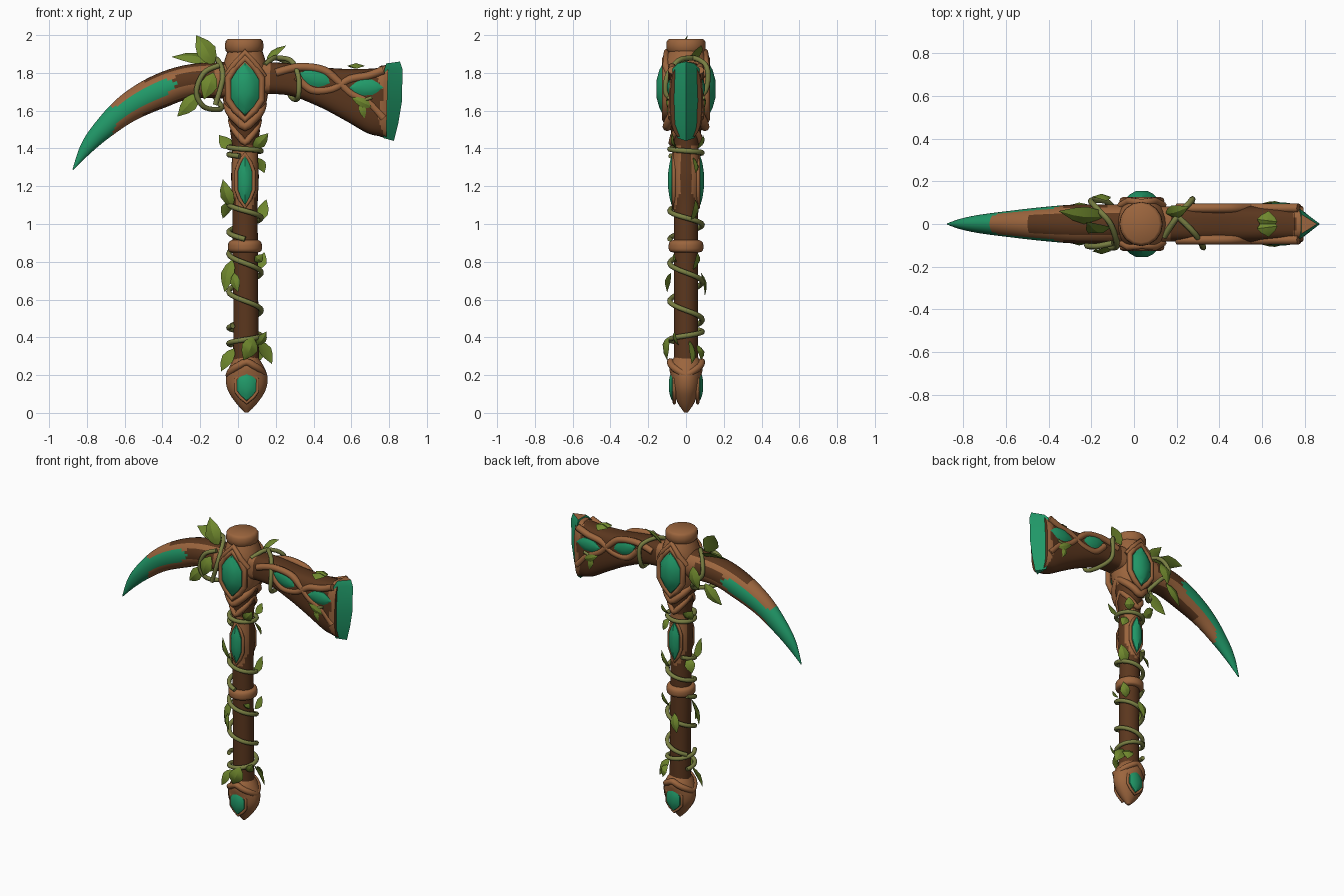
import bpy, bmesh, math
from mathutils import Vector

cube = bpy.data.objects.get("Cube")
if cube:
    bpy.data.objects.remove(cube)


def material(name, rgb):
    m = bpy.data.materials.new(name)
    m.use_nodes = True
    m.diffuse_color = (*rgb, 1)
    m.node_tree.nodes["Principled BSDF"].inputs["Base Color"].default_value = (*rgb, 1)
    return m


DARK = material("dark wood", (0.105, 0.038, 0.013))
LIGHT = material("light wood", (0.33, 0.13, 0.047))
TEAL = material("teal crystal", (0.015, 0.32, 0.14))
LEAF = material("leaf green", (0.16, 0.245, 0.027))
VINE = material("vine green", (0.19, 0.21, 0.055))
WOODS = [DARK, LIGHT, TEAL]
CX = 0.037  # handle axis


def finish(name, bm, mats, angle=40):
    bmesh.ops.recalc_face_normals(bm, faces=bm.faces)
    me = bpy.data.meshes.new(name)
    bm.to_mesh(me)
    bm.free()
    for m in mats:
        me.materials.append(m)
    ob = bpy.data.objects.new(name, me)
    bpy.context.collection.objects.link(ob)
    bpy.ops.object.select_all(action='DESELECT')
    ob.select_set(True)
    bpy.context.view_layer.objects.active = ob
    bpy.ops.object.shade_smooth_by_angle(angle=math.radians(angle))


def smooth_path(keys, steps, closed=False):
    k = [Vector(p) for p in keys]
    n, out = len(k), []
    at = (lambda i: k[i % n]) if closed else (lambda i: k[max(0, min(n - 1, i))])
    for i in range(n if closed else n - 1):
        a, b, c, d = at(i - 1), at(i), at(i + 1), at(i + 2)
        for s in range(steps):
            t = s / steps
            out.append(b + (c - a) * t / 2 + (a * 2 - b * 5 + c * 4 - d) * t * t / 2
                       + (b * 3 - a - c * 3 + d) * t ** 3 / 2)
    return out if closed else out + [k[-1]]


def skin(bm, rings):
    rows = [[bm.verts.new(p) for p in r] for r in rings]
    n, faces = len(rows[0]), []
    for a, b in zip(rows, rows[1:]):
        for i in range(n):
            j = (i + 1) % n
            faces.append((bm.faces.new((a[i], a[j], b[j], b[i])), i))
    bm.faces.new(rows[0])
    bm.faces.new(rows[-1])
    return faces


def sweep(name, keys, mats, sides=32, power=1.0, steps=8, rule=None):
    """Keys are x, z, radius in the xz plane, radius along y."""
    path, rings = smooth_path(keys, steps), []
    unit = lambda v: math.copysign(abs(v) ** power, v)
    angles = [math.tau * i / sides for i in range(sides)]
    for i, p in enumerate(path):
        t = path[min(i + 1, len(path) - 1)] - path[max(i - 1, 0)]
        t = Vector((t.x, 0, t.y)).normalized()
        n = Vector((-t.z, 0, t.x))
        rings.append([Vector((p.x, 0, p.y)) + n * p.z * unit(math.cos(a))
                      + Vector((0, p.w * unit(math.sin(a)), 0)) for a in angles])
    bm = bmesh.new()
    for f, i in skin(bm, rings):
        a = math.tau * (i + 0.5) / sides
        if rule:
            f.material_index = rule(f.calc_center_median(), math.cos(a), math.sin(a))
    finish(name, bm, mats)


def tube(name, points, radius, mat, steps=6, closed=False):
    path = smooth_path(points, steps, closed)
    cu = bpy.data.curves.new(name, 'CURVE')
    cu.dimensions = '3D'
    cu.bevel_depth, cu.bevel_resolution, cu.use_fill_caps = radius, 2, True
    sp = cu.splines.new('POLY')
    sp.points.add(len(path) - 1)
    for q, p in zip(sp.points, path):
        q.co = (*p, 1)
    sp.use_cyclic_u = closed
    cu.materials.append(mat)
    ob = bpy.data.objects.new(name, cu)
    bpy.context.collection.objects.link(ob)


def gem(name, x, z, w, h, base, top, tilt=0.0, frame=0.0):
    """Domed crystal on front and back, with a wooden frame if given a radius."""
    half = [(0, 1), (0.6, 0.68), (1, 0.35), (1, -0.35), (0.6, -0.68)]
    shape = half + [(-u, -v) for u, v in half]
    c, s = math.cos(tilt), math.sin(tilt)

    def ring(k, y, grow=0.0):
        a, b = k * w + grow, k * h + grow * 1.6
        return [Vector((x + u * a * c - v * b * s, y, z + u * a * s + v * b * c)) for u, v in shape]
    for side, label in ((-1, "front"), (1, "back")):
        bm = bmesh.new()
        skin(bm, [ring(1, side * base * 0.75), ring(1, side * base),
                  ring(0.72, side * (base + 0.6 * (top - base))), ring(0.35, side * top)])
        finish(f"{name}_{label}", bm, [TEAL], 30)
        if frame:
            tube(f"{name}_frame_{label}", ring(1, side * (base - 0.012), frame * 0.8), frame, LIGHT, 1, True)


def leaf(base, tip, width, out):
    base, tip = Vector(base), Vector(tip)
    d = tip - base
    side = d.cross(Vector(out)).normalized()
    n = side.cross(d).normalized()
    rings = []
    for t, k in ((0, 0.08), (0.2, 0.7), (0.45, 1), (0.7, 0.72), (1, 0.03)):
        c = base + d * t + n * math.sin(math.pi * t) * width * 0.3
        rings.append([c + side * width * k, c + n * width * 0.3 * k,
                      c - side * width * k, c - n * width * 0.25 * k])
    bm = bmesh.new()
    skin(bm, rings)
    finish("leaf", bm, [LEAF], 30)


# Handle, with light wood around the middle crystal
def handle_rule(p, c, s):
    return int(1.06 + 0.12 * c * c < p.z < 1.42 and abs(s) > 0.4)


sweep("handle", [(0.042, 0.2, 0.07, 0.065), (0.042, 0.5, 0.066, 0.063), (0.038, 0.9, 0.067, 0.064),
                 (CX, 1.1, 0.067, 0.066), (CX, 1.25, 0.073, 0.08), (CX, 1.4, 0.068, 0.066),
                 (CX, 1.5, 0.08, 0.08)], WOODS, rule=handle_rule)
gem("handle_crystal", CX, 1.23, 0.038, 0.13, 0.076, 0.094, frame=0.01)
sweep("grip_ring", [(CX, 0.85, 0.07, 0.07), (CX, 0.86, 0.088, 0.09), (CX, 0.9, 0.088, 0.09),
                    (CX, 0.915, 0.07, 0.07)], [LIGHT], steps=3)

# Pommel
sweep("pommel", [(0.046, 0.003, 0.01, 0.01), (0.046, 0.05, 0.055, 0.042), (0.046, 0.12, 0.1, 0.07),
                 (0.046, 0.19, 0.11, 0.08), (0.044, 0.25, 0.088, 0.088), (0.042, 0.3, 0.06, 0.06)],
      [LIGHT], sides=16, steps=4)
gem("pommel_crystal", 0.046, 0.145, 0.05, 0.08, 0.074, 0.09, frame=0.009)


def zigzag(name, x, z, rise, rx, ry, radius):
    """Band round the handle that dips at front and back."""
    pts = []
    for i in range(16):
        a = math.tau * i / 16
        tri = abs(((i / 4) % 2) - 1)
        pts.append((x + rx * math.cos(a), ry * math.sin(a), z + rise * (2 * tri - 1)))
    tube(name, pts, radius, LIGHT, 2, True)


zigzag("pommel_band", 0.044, 0.235, -0.035, 0.09, 0.082, 0.02)
zigzag("lower_chevron", CX, 1.49, 0.06, 0.072, 0.075, 0.018)
zigzag("upper_chevron", CX, 1.575, 0.06, 0.092, 0.1, 0.024)

# Head core and cap
sweep("head_core", [(CX, 1.46, 0.07, 0.075), (CX, 1.56, 0.088, 0.092), (CX, 1.65, 0.115, 0.113),
                    (CX, 1.75, 0.127, 0.122), (CX, 1.84, 0.115, 0.12), (CX, 1.93, 0.088, 0.085)],
      WOODS, sides=24, steps=5, rule=lambda p, c, s: int(p.z > 1.6))
gem("head_crystal", CX, 1.715, 0.074, 0.14, 0.12, 0.155, frame=0.018)
for y in (-0.1, 0.1):
    tube("peak_strap", [(CX - 0.1, y * 0.85, 1.78), (CX - 0.06, y * 1.08, 1.84), (CX, y, 1.91),
                        (CX + 0.06, y * 1.08, 1.84), (CX + 0.1, y * 0.85, 1.78)], 0.018, LIGHT, 1)
sweep("cap", [(0.033, 1.905, 0.085, 0.085), (0.033, 1.92, 0.1, 0.102), (0.033, 1.965, 0.1, 0.102),
              (0.033, 1.98, 0.085, 0.088)], [LIGHT], sides=16, steps=2)


# Pick
def pick_rule(p, c, s):
    if p.x < -0.62 - 0.05 * abs(c):
        return 2
    if p.x < -0.33 and max(-0.6, (p.x + 0.3) * 6) < c < min(0.45, (-0.3 - p.x) * 4):
        return 2
    streak = -0.34 < p.x < -0.14 and -0.5 < c < 0.25
    return 0 if streak or (abs(s) < 0.55 and -0.5 < p.x) else 1


sweep("pick", [(-0.02, 1.76, 0.1, 0.09), (-0.25, 1.755, 0.09, 0.092), (-0.42, 1.7, 0.09, 0.08),
               (-0.58, 1.615, 0.076, 0.062), (-0.71, 1.505, 0.056, 0.045),
               (-0.8, 1.405, 0.036, 0.027), (-0.874, 1.287, 0.003, 0.003)], WOODS, rule=pick_rule)

# Axe arm, straps, crystals and blade
sweep("axe_arm", [(0.08, 1.775, 0.085, 0.085), (0.28, 1.765, 0.085, 0.08), (0.45, 1.725, 0.105, 0.086),
                  (0.6, 1.685, 0.14, 0.088), (0.72, 1.655, 0.177, 0.09), (0.76, 1.651, 0.188, 0.09),
                  (0.79, 1.65, 0.196, 0.082)],
      WOODS, power=0.65, rule=lambda p, c, s: int(p.x > 0.755 + 0.015 * math.cos(p.z * 30) or p.x < 0.17))
for side, label in ((-1, "front"), (1, "back")):
    y = side * 0.074
    tube(f"upper_strap_{label}", [(0.2, y, 1.8), (0.32, y, 1.83), (0.45, y, 1.815), (0.53, y, 1.755),
                                  (0.6, y, 1.69), (0.69, y, 1.645), (0.77, y, 1.56)], 0.022, LIGHT)
    tube(f"lower_strap_{label}", [(0.31, y, 1.78), (0.39, y, 1.71), (0.5, y, 1.715),
                                  (0.59, y, 1.765), (0.69, y, 1.785), (0.77, y, 1.815)], 0.022, LIGHT)
    tube(f"axe_vine_{label}", [(0.66, y, 1.57), (0.65, y * 1.2, 1.64), (0.71, y * 1.25, 1.67)],
         0.009, VINE)
    leaf((0.71, y * 1.2, 1.62), (0.6, y * 1.3, 1.67), 0.025, (0, side, 0))
    leaf((0.65, y * 1.2, 1.64), (0.67, y * 1.2, 1.56), 0.02, (0, side, 0))
    leaf((0.62, -side * 0.02, 1.823), (0.63, side * 0.06, 1.823), 0.048, (0, 0, 1))
gem("inner_axe_crystal", 0.41, 1.772, 0.042, 0.088, 0.084, 0.095, 1.25)
gem("outer_axe_crystal", 0.68, 1.722, 0.042, 0.09, 0.088, 0.1, 1.57)

edge = [(0.857, 1.86), (0.871, 1.82), (0.868, 1.65), (0.848, 1.53), (0.825, 1.44)]
back = [(0.785, 1.85, 0.045), (0.775, 1.82, 0.072), (0.775, 1.65, 0.075), (0.77, 1.52, 0.072), (0.77, 1.455, 0.045)]
bm = bmesh.new()
skin(bm, [[Vector((ex, 0, ez)), Vector((bx, -w, bz)), Vector((bx, w, bz))]
          for (ex, ez), (bx, bz, w) in zip(edge, back)])
for f in bm.faces:
    f.material_index = int(len(f.verts) == 3 and f.calc_center_median().z > 1.7)
finish("axe_blade", bm, [TEAL, LIGHT], 25)


# Vines wound round the handle
def helix(name, z0, z1, turns, start):
    n = int(turns * 12)
    tube(name, [(CX + 0.086 * math.cos(start + math.tau * turns * i / n),
                 0.086 * math.sin(start + math.tau * turns * i / n),
                 z0 + (z1 - z0) * i / n) for i in range(n + 1)], 0.014, VINE, 3)


helix("upper_vine", 1.13, 0.92, 1.4, 2.2)
helix("top_vine", 1.41, 1.36, 1.3, 2.5)
helix("middle_vine", 0.86, 0.46, 2.0, 2.6)
helix("lower_vine", 0.36, 0.46, 1.2, 2.6)
tube("axe_neck_vine", [(0.14, -0.06, 1.84), (0.2, 0.03, 1.88), (0.27, 0.11, 1.83), (0.27, 0.1, 1.7), (0.3, 0, 1.66),
                       (0.32, -0.1, 1.68), (0.32, -0.1, 1.78), (0.28, -0.04, 1.865), (0.2, 0.04, 1.88)],
     0.014, VINE)
tube("pick_vine", [(-0.1, -0.09, 1.84), (-0.18, -0.105, 1.8), (-0.22, -0.1, 1.7), (-0.18, -0.07, 1.62),
                   (-0.09, 0.02, 1.61), (-0.12, 0.1, 1.67), (-0.2, 0.11, 1.76), (-0.17, 0.07, 1.86),
                   (-0.11, 0, 1.87), (-0.08, -0.1, 1.78), (-0.12, -0.11, 1.63)], 0.014, VINE)

# Leaves along the handle: base, tip, half width
for base, tip, w in (
        ((-0.02, -0.04, 0.34), (-0.09, -0.05, 0.22), 0.035), ((0.08, -0.09, 0.4), (0.03, -0.1, 0.28), 0.048),
        ((0.11, 0.02, 0.38), (0.18, 0.03, 0.26), 0.038), ((0.1, 0.06, 0.36), (0.12, 0.08, 0.28), 0.038),
        ((0.1, -0.04, 0.36), (0.15, -0.06, 0.43), 0.028), ((-0.03, -0.02, 0.81), (-0.07, -0.04, 0.64), 0.042),
        ((-0.02, -0.08, 0.74), (0.0, -0.1, 0.64), 0.03), ((0.1, 0.04, 0.76), (0.14, 0.06, 0.85), 0.034),
        ((0.09, -0.05, 0.8), (0.13, -0.06, 0.84), 0.025), ((0.03, 0.08, 0.74), (0.0, 0.1, 0.62), 0.034),
        ((-0.03, -0.04, 1.09), (-0.08, -0.05, 1.235), 0.042), ((-0.04, 0.03, 1.12), (-0.08, 0.05, 1.03), 0.034),
        ((0.1, 0.03, 1.01), (0.15, 0.05, 1.13), 0.038), ((0.1, 0.04, 1.35), (0.14, 0.05, 1.27), 0.03),
        ((0.08, -0.05, 1.4), (0.16, -0.07, 1.48), 0.034), ((-0.03, 0.05, 1.4), (-0.1, 0.07, 1.47), 0.038),
        ((0.09, 0.06, 1.4), (0.12, 0.09, 1.47), 0.034)):
    leaf(base, tip, w, (base[0] - CX, math.copysign(0.11, base[1]), 0))

# Leaves on the head
leaf((-0.13, -0.03, 1.84), (-0.22, 0.01, 1.998), 0.055, (0.2, -1, 0.3))
leaf((-0.13, 0.04, 1.85), (-0.35, 0.06, 1.885), 0.05, (0, -0.7, 1))
leaf((0.15, 0.05, 1.86), (0.255, 0.08, 1.945), 0.035, (-0.4, -0.6, 1))
for side in (-1, 1):
    leaf((-0.13, side * 0.11, 1.8), (-0.18, side * 0.12, 1.66), 0.045, (0, side, 0))
    leaf((-0.2, side * 0.08, 1.69), (-0.32, side * 0.07, 1.57), 0.042, (0, side, 0.2))
